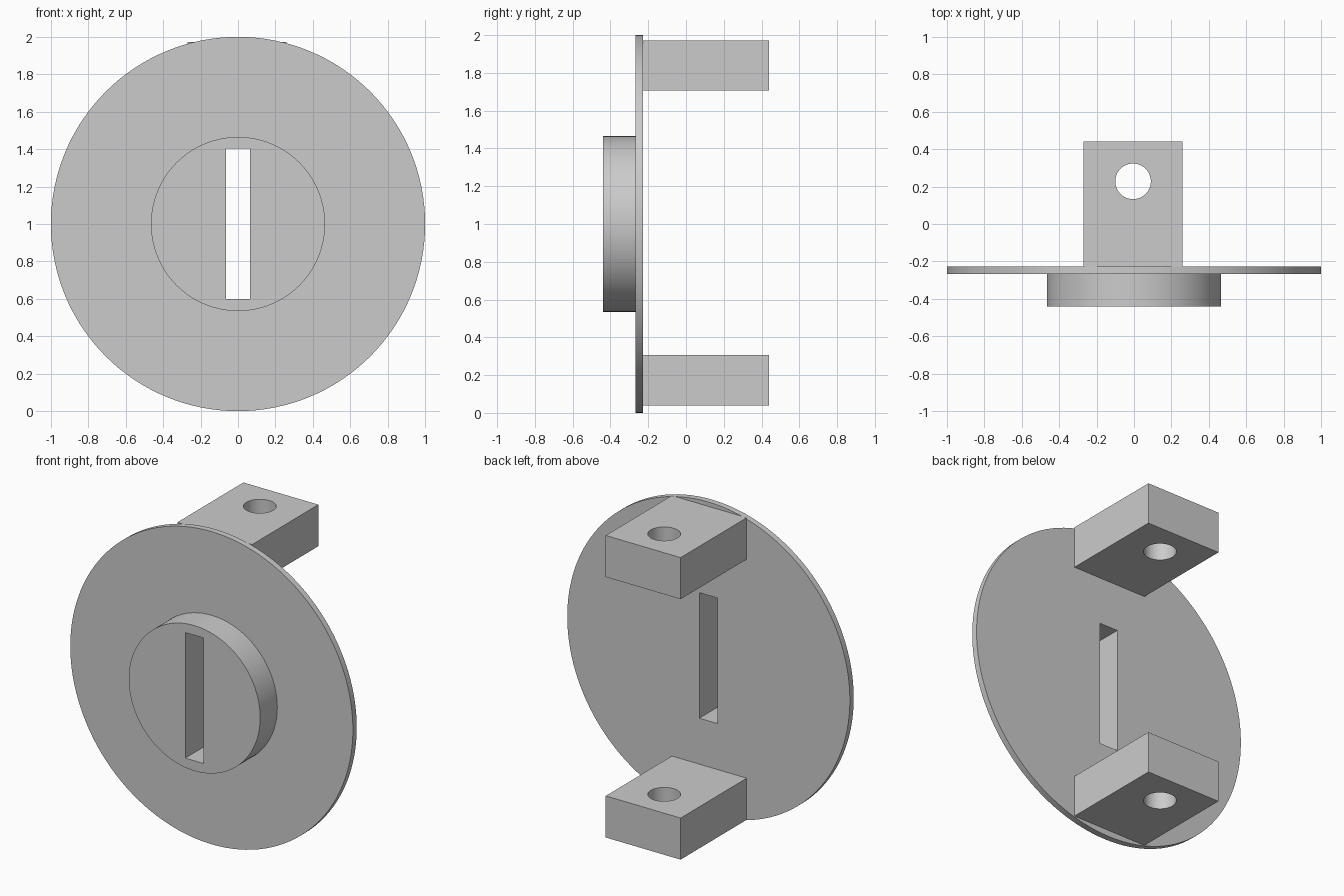
import bpy
from math import radians

cube = bpy.data.objects.get("Cube")
if cube:
    bpy.data.objects.remove(cube, do_unlink=True)

grey = bpy.data.materials.new("plain grey")
grey.use_nodes = True
COLOUR = (0.6, 0.6, 0.6, 1)
grey.diffuse_color = COLOUR
grey.node_tree.nodes["Principled BSDF"].inputs["Base Color"].default_value = COLOUR


def finish(name):
    ob = bpy.context.object
    ob.name = name
    bpy.ops.object.transform_apply(location=False, rotation=True, scale=True)
    ob.data.materials.append(grey)
    return ob


def box(name, low, high):
    centre = [(a + b) / 2 for a, b in zip(low, high)]
    bpy.ops.mesh.primitive_cube_add(size=1, location=centre)
    bpy.context.object.scale = [b - a for a, b in zip(low, high)]
    return finish(name)


def cylinder(name, radius, depth, centre, tilt=0, sides=128):
    bpy.ops.mesh.primitive_cylinder_add(
        vertices=sides, radius=radius, depth=depth,
        location=centre, rotation=(radians(tilt), 0, 0))
    return finish(name)


def disc(name, radius, front, back):
    return cylinder(name, radius, back - front, (0, (front + back) / 2, 1), 90)


def cut(ob, cutter):
    mod = ob.modifiers.new("cut", "BOOLEAN")
    mod.operation = "DIFFERENCE"
    mod.solver = "EXACT"
    mod.object = cutter
    bpy.context.view_layer.objects.active = ob
    bpy.ops.object.modifier_apply(modifier=mod.name)
    bpy.data.objects.remove(cutter, do_unlink=True)


def smooth(ob):
    bpy.ops.object.select_all(action="DESELECT")
    ob.select_set(True)
    bpy.context.view_layer.objects.active = ob
    bpy.ops.object.shade_smooth_by_angle(angle=radians(30))


FRONT, FACE, REAR, BACK = -0.44, -0.267, -0.228, 0.44

# Thin round plate and raised boss, both pierced by the upright slot
for name, radius, front, back in (("round_plate", 1, FACE, REAR),
                                  ("front_boss", 0.465, FRONT, FACE)):
    part = disc(name, radius, front, back)
    cut(part, box("slot_cutter", (-0.065, -1, 0.6), (0.065, 1, 1.403)))
    smooth(part)

# Two rear lugs, each with a vertical bolt hole
for name, bottom, top in (("upper_lug", 1.706, 1.972), ("lower_lug", 0.04, 0.306)):
    lug = box(name, (-0.27, REAR, bottom), (0.26, BACK, top))
    cut(lug, cylinder("hole_cutter", 0.095, 1, (-0.005, 0.228, (bottom + top) / 2), sides=64))
    smooth(lug)
